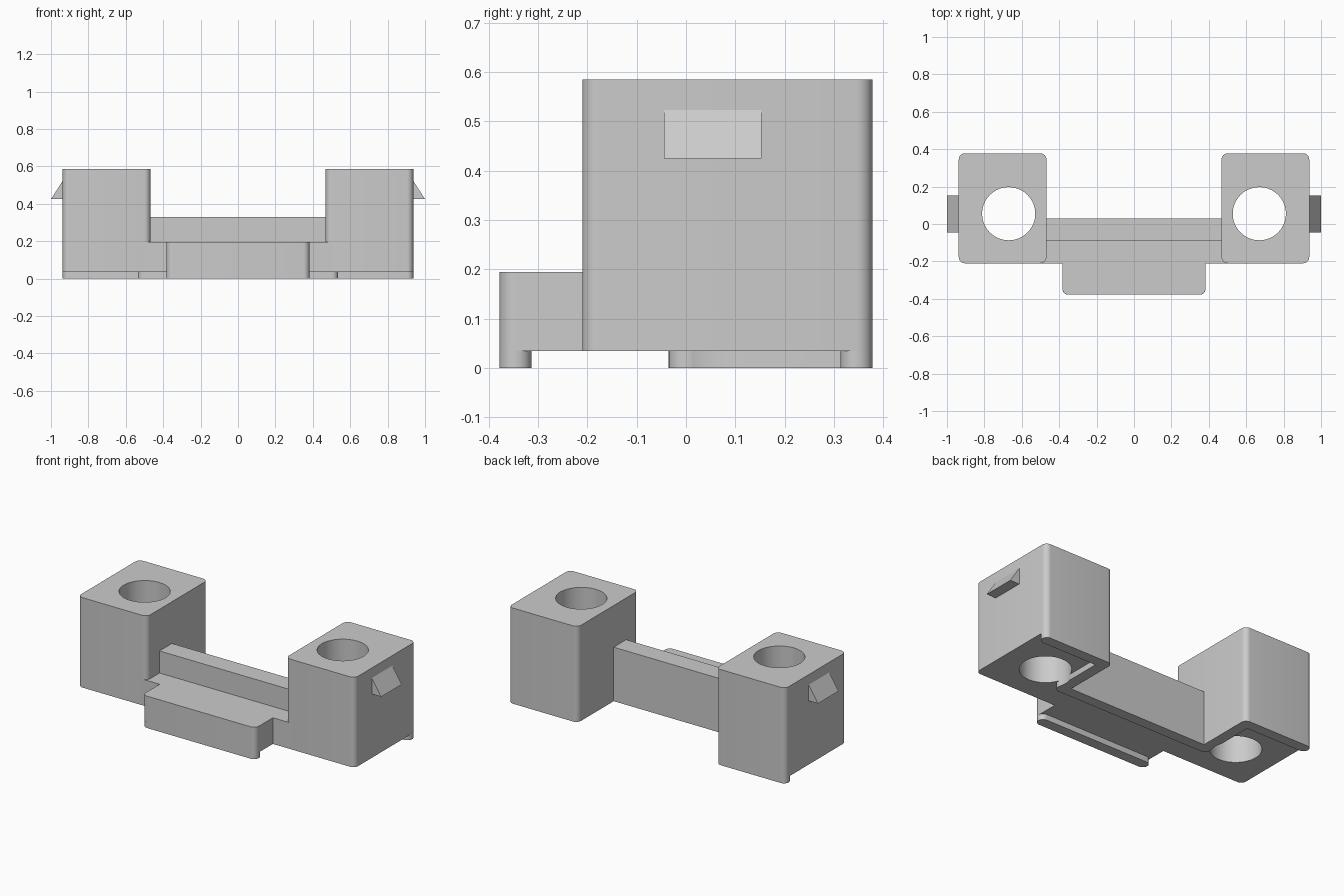
import bpy, bmesh, math
from mathutils import Vector

if "Cube" in bpy.data.objects:
    bpy.data.objects.remove(bpy.data.objects["Cube"])

grey = bpy.data.materials.new("light grey plastic")
grey.diffuse_color = (0.6, 0.6, 0.6, 1)
grey.use_nodes = True
grey.node_tree.nodes["Principled BSDF"].inputs["Base Color"].default_value = grey.diffuse_color
R = 0.033        # rounding of the vertical edges
LIP = 0.035      # height of the rims under the body


def rounded(points, n=8):
    """Outline from (x, y, radius) corners, with arcs where radius > 0."""
    out = []
    for i, (x, y, r) in enumerate(points):
        p = Vector((x, y))
        if r == 0:
            out.append(p)
            continue
        a = (Vector(points[i - 1][:2]) - p).normalized()
        b = (Vector(points[(i + 1) % len(points)][:2]) - p).normalized()
        centre = p + (a + b) * r
        for k in range(n + 1):
            t = k / n * math.pi / 2
            out.append(centre - b * r * math.cos(t) - a * r * math.sin(t))
    return out


def finish(name, bm):
    bmesh.ops.remove_doubles(bm, verts=bm.verts, dist=1e-5)
    bmesh.ops.recalc_face_normals(bm, faces=bm.faces)
    mesh = bpy.data.meshes.new(name)
    bm.to_mesh(mesh)
    bm.free()
    ob = bpy.data.objects.new(name, mesh)
    bpy.context.collection.objects.link(ob)
    mesh.materials.append(grey)
    return ob


def prism(name, outline, offset, axis):
    """Extrude a closed outline of 3D points along axis."""
    bm = bmesh.new()
    face = bm.faces.new([bm.verts.new(Vector(p) + Vector(offset)) for p in outline])
    ext = bmesh.ops.extrude_face_region(bm, geom=[face])["geom"]
    bmesh.ops.translate(bm, vec=axis, verts=[v for v in ext if isinstance(v, bmesh.types.BMVert)])
    return finish(name, bm)


def slab(name, corners, z0, z1):
    pts = [(p.x, p.y, 0) for p in rounded(corners)]
    return prism(name, pts, (0, 0, z0), (0, 0, z1 - z0))


def box(name, x0, x1, y0, y1, z0, z1, front=0, back=0):
    return slab(name, [(x0, y0, front), (x1, y0, front), (x1, y1, back), (x0, y1, back)], z0, z1)


def drill(ob, cutter):
    mod = ob.modifiers.new("hole", 'BOOLEAN')
    mod.operation, mod.solver, mod.object = 'DIFFERENCE', 'EXACT', cutter
    bpy.context.view_layer.objects.active = ob
    bpy.ops.object.modifier_apply(modifier=mod.name)


# rim following the back contour of both blocks and the bar
half = [(0.468, 0.03, 0), (0.468, 0.378, R), (0.937, 0.378, R * 0.98),
        (0.937, 0.313, R * 0.98), (0.535, 0.313, 0), (0.535, -0.035, R)]
rim = slab("back_rim", half + [(-x, y, r) for x, y, r in reversed(half)], 0, LIP)
parts = [rim]

# centre: bar, step in front of it, tongue and its lip
parts.append(box("cross_bar", -0.47, 0.47, -0.09, 0.03, LIP, 0.33))
parts.append(box("step", -0.51, 0.51, -0.21, -0.08, LIP, 0.195))
parts.append(box("tongue", -0.383, 0.383, -0.378, -0.20, LIP, 0.195, front=R))
parts.append(box("front_lip", -0.383, 0.383, -0.378, -0.313, 0, LIP, front=0.0323, back=0.0323))

# end blocks with through holes and side catches
for side, s in (("left", -1), ("right", 1)):
    x0, x1 = sorted((s * 0.468, s * 0.937))
    block = box(side + "_block", x0, x1, -0.21, 0.378, LIP, 0.585, R, R)
    circle = [(0.142 * math.cos(t * math.pi / 32), 0.142 * math.sin(t * math.pi / 32), 0)
              for t in range(64)]
    cutter = prism("hole_cutter", circle, (s * 0.67, 0.055, -0.1), (0, 0, 1))
    drill(block, cutter)
    drill(rim, cutter)
    bpy.data.objects.remove(cutter)
    wedge = [(s * 0.93, 0, 0.425), (s * 1.0, 0, 0.425), (s * 0.937, 0, 0.523), (s * 0.93, 0, 0.523)]
    catch = prism(side + "_catch", wedge, (0, -0.045, 0), (0, 0.198, 0))
    parts += [block, catch]

# smooth rounded edges, keep corners crisp
for ob in parts:
    bpy.ops.object.select_all(action='DESELECT')
    ob.select_set(True)
    bpy.context.view_layer.objects.active = ob
    bpy.ops.object.shade_smooth_by_angle(angle=math.radians(30))
